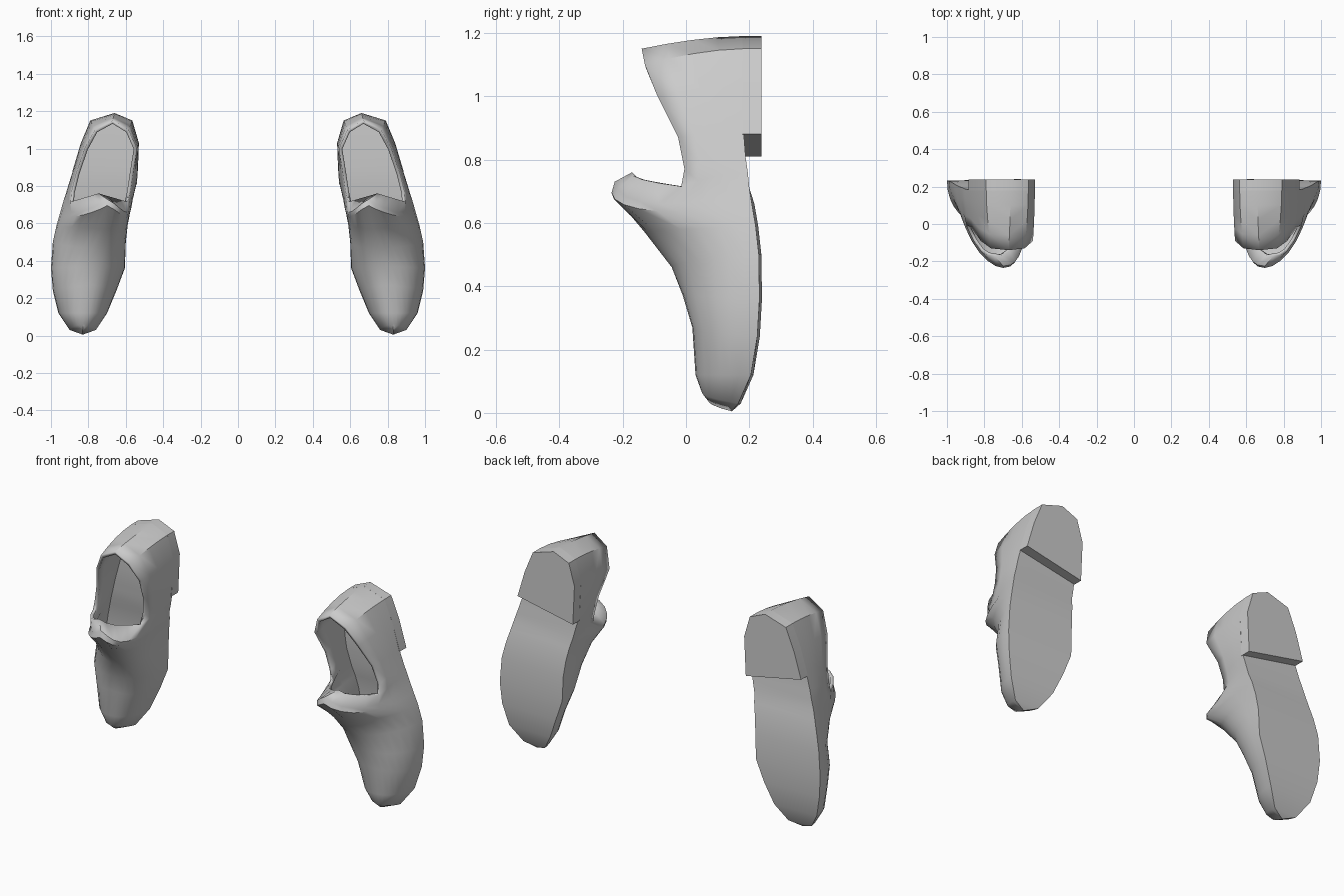
import bpy, bmesh
from math import sin, cos, pi
from mathutils import Vector

if "Cube" in bpy.data.objects:
    bpy.data.objects.remove(bpy.data.objects["Cube"])

# Closed front stations, toe to tongue:
# sole z, inner x, outer x, sole y | top centre x, y, z | dip
FRONT = [
    (.005, .83, .83, .145, .83, .07, .04, 0),
    (.03, .76, .90, .165, .83, .05, .065, 0),
    (.12, .70, .96, .205, .82, .03, .12, 0),
    (.24, .65, .99, .225, .80, .02, .27, 0),
    (.36, .605, 1.0, .232, .775, -.01, .37, 0),
    (.50, .60, .99, .23, .75, -.045, .46, 0),
    (.59, .59, .97, .22, .725, -.13, .57, 0),
    (.66, .577, .95, .208, .70, -.235, .695, .04),
    (.71, .567, .936, .2, .70, -.225, .73, .06),
]
# Open rear stations: sole z, inner x, outer x, sole y | rim inner x, outer x, y, z
REAR = [
    (.76, .555, .92, .195, .59, .895, -.015, .715),
    (.81, .543, .905, .188, .575, .89, -.005, .77),
    (.89, .535, .88, .182, .56, .865, -.025, .87),
    (1.03, .53, .84, .18, .54, .82, -.09, 1.0),
    (1.15, .565, .79, .18, .585, .765, -.13, 1.10),
    (1.19, .66, .66, .18, .67, .67, -.14, 1.15),
]
LIP = Vector((.745, -.17, .76))
N, R = 9, 5          # points per half arch, points up to the side rim


def front_row(st, side, i):
    z, xi, xo, y, tx, ty, tz, dip = st
    sx = xo if side else xi
    n = (2.1 if i < 5 else 1.75) if side else (2.2 if i < 5 else 2.7)
    tilt = 0 if side or i in (0, 8) else .008
    row = []
    for k in range(N):
        t = k / (N - 1)
        c = max(cos(t * pi / 2), 0) ** (2 / n)
        s = sin(t * pi / 2) ** (2 / n)
        if k == N - 1:
            c = 0
        row.append(Vector((tx + (sx - tx) * c, y + tilt * (1 - t) + (ty - y) * s,
                           z + (tz - z) * t - dip * sin(pi * t))))
    return row


def rear_row(st, side):
    z, xi, xo, y, ri, ro, ry, rz = st
    sx, rx = (xo, ro) if side else (xi, ri)
    row = []
    for k in range(R):
        t = k / (R - 1)
        b = t ** 1.7
        row.append(Vector((sx + (rx - sx) * b, y + (ry - y) * t, z + (rz - z) * b)))
    return row


def finish(name, bm, thickness=0):
    bmesh.ops.recalc_face_normals(bm, faces=bm.faces[:])
    me = bpy.data.meshes.new(name)
    bm.to_mesh(me)
    bm.free()
    ob = bpy.data.objects.new(name, me)
    bpy.context.collection.objects.link(ob)
    bpy.context.view_layer.objects.active = ob
    ob.select_set(True)
    bpy.ops.object.shade_smooth_by_angle(angle=.75)
    ob.select_set(False)
    if thickness:
        sol = ob.modifiers.new("lining", "SOLIDIFY")
        sol.thickness, sol.offset = thickness, -1
    mir = ob.modifiers.new("pair", "MIRROR")
    mir.use_mirror_merge = False
    return ob


# Shoe body: upper, tongue and sole in one shell, open at the top
bm = bmesh.new()
cache = {}


def vert(p):
    key = tuple(round(c, 4) for c in p)
    if key not in cache:
        cache[key] = bm.verts.new(p)
    return cache[key]


def face(*pts):
    vs = list(dict.fromkeys(vert(p) for p in pts))
    if len(vs) > 2 and not bm.faces.get(vs):
        bm.faces.new(vs)


sides = []
for side in (0, 1):
    rows = [front_row(st, side, i) for i, st in enumerate(FRONT)]
    rows += [rear_row(st, side) for st in REAR]
    # tongue lip runs from the side rim up to its centre
    lip_row = rows[len(FRONT)]
    start = lip_row[-1].copy()
    for k in range(1, N - R + 1):
        t = k / (N - R)
        p = start.lerp(LIP, t)
        p.y -= .05 * sin(pi * t)
        lip_row.append(p)
    for a, b in zip(rows, rows[1:]):
        for k in range(min(len(a), len(b)) - 1):
            face(a[k], a[k + 1], b[k + 1], b[k])
    sides.append(rows)
inner, outer = sides
for i in range(len(inner) - 1):
    face(inner[i][0], inner[i + 1][0], outer[i + 1][0], outer[i][0])
finish("shoe_body", bm, .018)

# Heel block with a slanted front face
outline = [(.54, .81), (.53, 1.03), (.565, 1.15), (.66, 1.19),
           (.79, 1.15), (.84, 1.03), (.885, .88)]
bm = bmesh.new()
base = bm.faces.new([bm.verts.new((x, .178, z)) for x, z in outline])
ext = bmesh.ops.extrude_face_region(bm, geom=[base], use_keep_orig=True)
bmesh.ops.translate(bm, vec=(0, .06, 0),
                    verts=[v for v in ext["geom"] if isinstance(v, bmesh.types.BMVert)])
finish("heel_block", bm)
